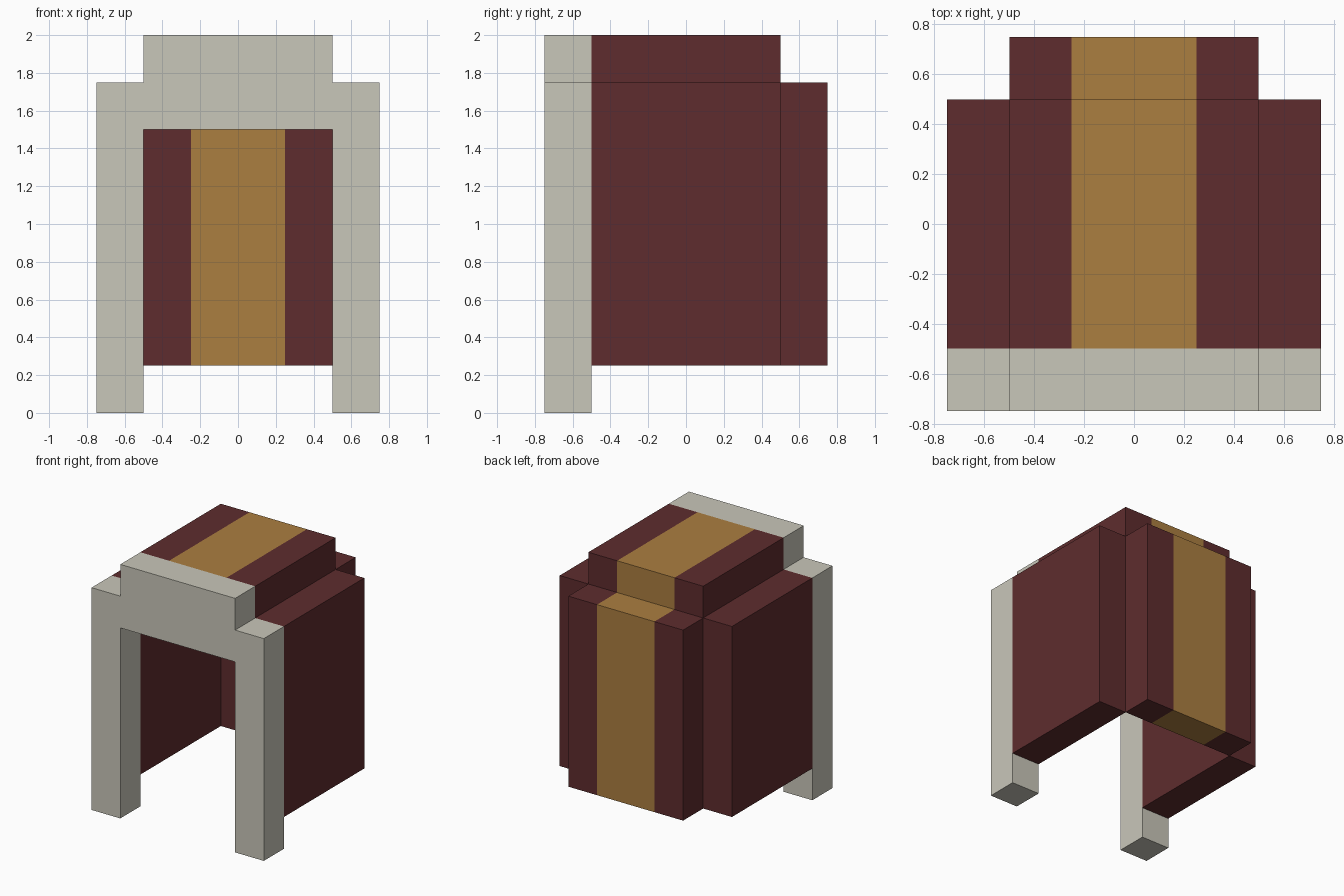
import bpy, bmesh

if "Cube" in bpy.data.objects:
    bpy.data.objects.remove(bpy.data.objects["Cube"])


def material(name, rgb):
    # sRGB 0-255 to linear
    lin = [(c / 255 / 12.92) if c <= 10 else ((c / 255 + 0.055) / 1.055) ** 2.4 for c in rgb]
    m = bpy.data.materials.new(name)
    m.diffuse_color = (*lin, 1)
    m.use_nodes = True
    m.node_tree.nodes["Principled BSDF"].inputs["Base Color"].default_value = m.diffuse_color
    return m


STONE = material("pale_stone", (201, 199, 186))
RED = material("dark_red", (94, 44, 46))
GOLD = material("gold", (171, 126, 64))


def add_object(name, bm, mats):
    bmesh.ops.recalc_face_normals(bm, faces=bm.faces)
    me = bpy.data.meshes.new(name)
    bm.to_mesh(me)
    bm.free()
    for m in mats:
        me.materials.append(m)
    ob = bpy.data.objects.new(name, me)
    bpy.context.collection.objects.link(ob)
    return ob


def box(lo, hi):
    bm = bmesh.new()
    bmesh.ops.create_cube(bm, size=1)
    for v in bm.verts:
        v.co = [lo[i] if v.co[i] < 0 else hi[i] for i in range(3)]
    return bm


def striped_panel(name, lo, hi, half=0.25):
    # Box cut at the stripe edges, with the middle band coloured gold
    bm = box(lo, hi)
    for x in (-half, half):
        bmesh.ops.bisect_plane(bm, geom=bm.verts[:] + bm.edges[:] + bm.faces[:],
                               plane_co=(x, 0, 0), plane_no=(1, 0, 0))
    for f in bm.faces:
        f.material_index = int(abs(f.calc_center_median().x) < half)
    return add_object(name, bm, [RED, GOLD])


# Front arch: stepped half profile mirrored in x, then extruded back
half = [(0.5, 0), (0.75, 0), (0.75, 1.75), (0.5, 1.75), (0.5, 2)]
outline = half + [(-x, z) for x, z in reversed(half)] + [(-0.5, 1.5), (0.5, 1.5)]
bm = bmesh.new()
face = bm.faces.new([bm.verts.new((x, -0.75, z)) for x, z in outline])
ext = bmesh.ops.extrude_face_region(bm, geom=[face])
bmesh.ops.translate(bm, vec=(0, 0.25, 0),
                    verts=[g for g in ext["geom"] if isinstance(g, bmesh.types.BMVert)])
add_object("front_arch", bm, [STONE])

# Side walls
for side, x0, x1 in (("right", 0.5, 0.75), ("left", -0.75, -0.5)):
    add_object(side + "_wall", box((x0, -0.5, 0.25), (x1, 0.5, 1.75)), [RED])

# Roof and back wall carry the gold stripe
striped_panel("roof", (-0.5, -0.5, 1.75), (0.5, 0.5, 2))
striped_panel("back_wall", (-0.5, 0.5, 0.25), (0.5, 0.75, 1.75))
